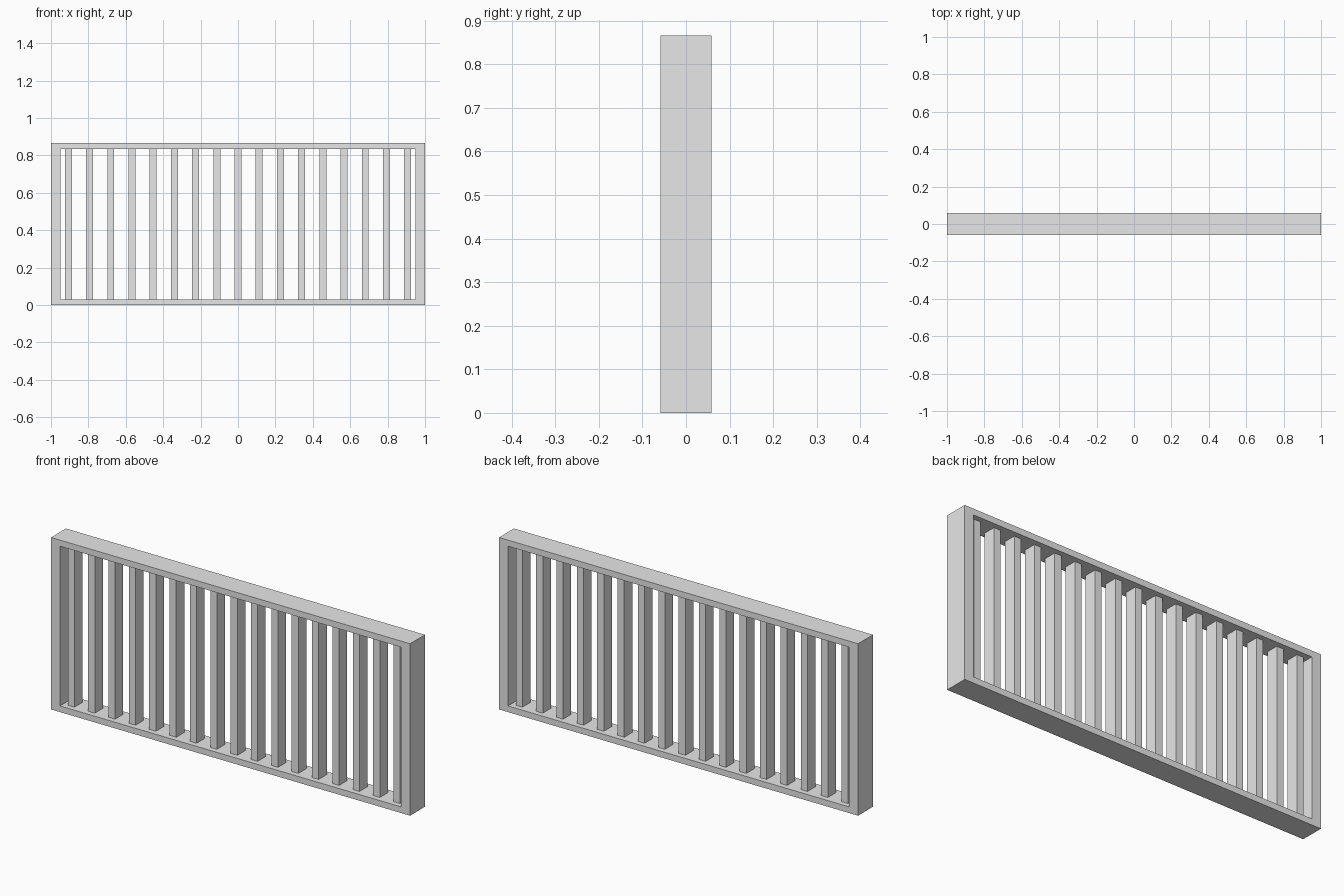
import bpy, bmesh

if "Cube" in bpy.data.objects:
    bpy.data.objects.remove(bpy.data.objects["Cube"])

W, H, D = 2.0, 0.866, 0.118        # overall frame size
SIDE, RAIL = 0.05, 0.031           # stile width, rail height
BARS, BAR_W, BAR_D = 17, 0.037, 0.064
SPACING = 0.1134

grey = bpy.data.materials.new("light_grey")
grey.diffuse_color = (0.8, 0.8, 0.8, 1)
grey.use_nodes = True
grey.node_tree.nodes["Principled BSDF"].inputs["Base Color"].default_value = grey.diffuse_color


def finish(name, bm):
    bmesh.ops.recalc_face_normals(bm, faces=bm.faces)
    mesh = bpy.data.meshes.new(name)
    bm.to_mesh(mesh)
    bm.free()
    mesh.materials.append(grey)
    obj = bpy.data.objects.new(name, mesh)
    bpy.context.collection.objects.link(obj)
    return obj


# Rectangular frame: one ring of quads with a clean opening, front to back
bm = bmesh.new()


def ring(x, z0, z1, y):
    return [bm.verts.new((sx * x, y, z))
            for sx, z in ((-1, z0), (1, z0), (1, z1), (-1, z1))]


loops = [ring(W / 2, 0, H, -D / 2), ring(W / 2, 0, H, D / 2),
         ring(W / 2 - SIDE, RAIL, H - RAIL, D / 2),
         ring(W / 2 - SIDE, RAIL, H - RAIL, -D / 2)]
for a, b in zip(loops, loops[1:] + loops[:1]):
    for i in range(4):
        j = (i + 1) % 4
        bm.faces.new((a[i], a[j], b[j], b[i]))
finish("frame", bm)

# Evenly spaced upright bars, set back between the rails
for i in range(BARS):
    bm = bmesh.new()
    bmesh.ops.create_cube(bm, size=1)
    bmesh.ops.scale(bm, vec=(BAR_W, BAR_D, H - 2 * RAIL), verts=bm.verts)
    bar = finish(f"bar_{i + 1}", bm)
    bar.location = ((i - (BARS - 1) / 2) * SPACING, 0, H / 2)
